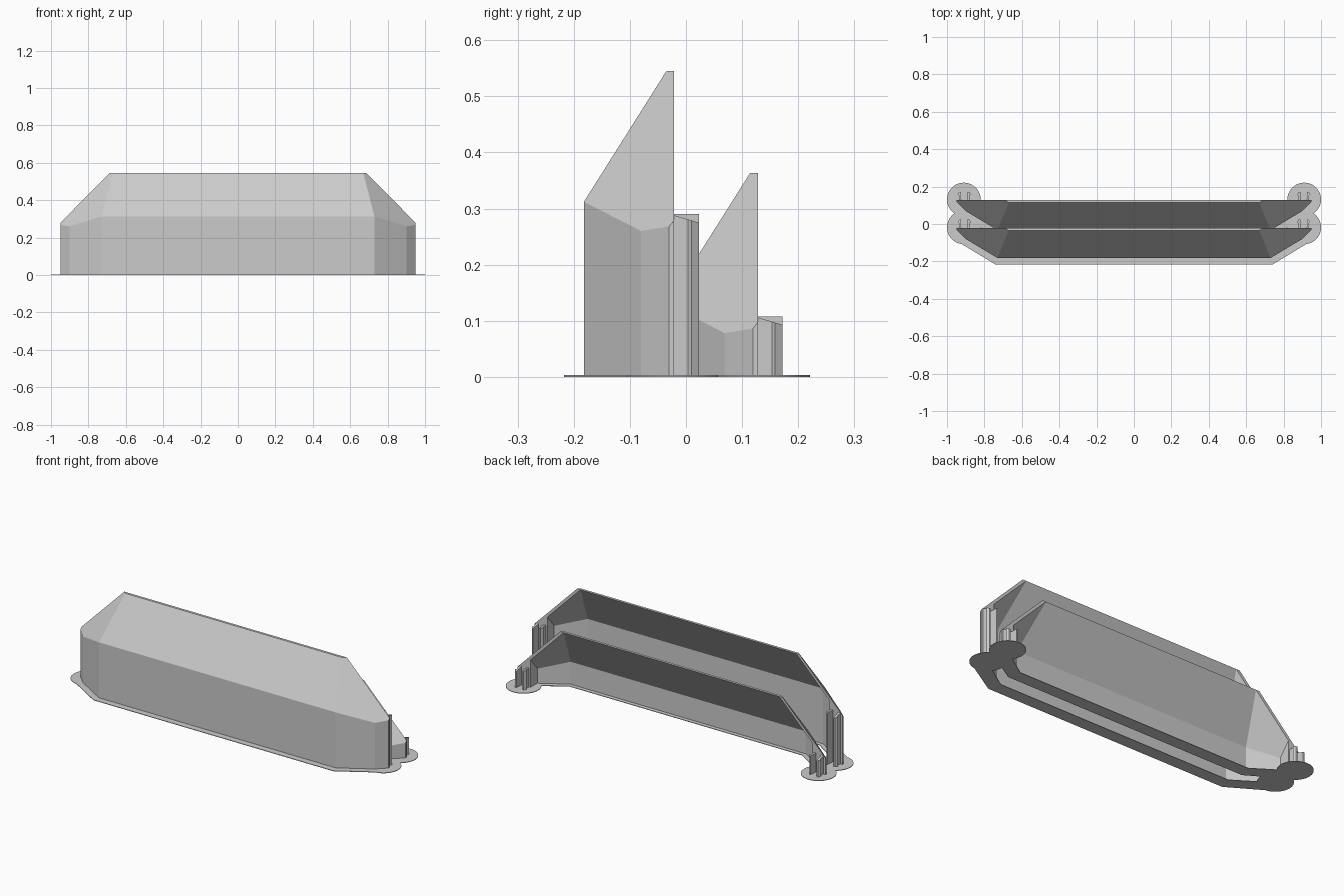
import bpy, bmesh
from mathutils import Vector

if "Cube" in bpy.data.objects:
    bpy.data.objects.remove(bpy.data.objects["Cube"])

grey = bpy.data.materials.new("light grey")
grey.diffuse_color = (0.6, 0.6, 0.6, 1)
grey.use_nodes = True
grey.node_tree.nodes["Principled BSDF"].inputs["Base Color"].default_value = grey.diffuse_color


def finish(bm, name):
    bmesh.ops.recalc_face_normals(bm, faces=bm.faces[:])
    mesh = bpy.data.meshes.new(name)
    bm.to_mesh(mesh)
    bm.free()
    mesh.materials.append(grey)
    ob = bpy.data.objects.new(name, mesh)
    bpy.context.collection.objects.link(ob)
    return ob


def add_prism(bm, outline, z0, z1):
    lo = [bm.verts.new((x, y, z0)) for x, y in outline]
    hi = [bm.verts.new((x, y, z1)) for x, y in outline]
    bm.faces.new(lo[::-1])
    bm.faces.new(hi)
    n = len(outline)
    for i in range(n):
        j = (i + 1) % n
        bm.faces.new((lo[i], lo[j], hi[j], hi[i]))


def slice_off(bm, point, normal):
    """Remove everything in front of the plane and cap the cut."""
    bmesh.ops.bisect_plane(bm, geom=bm.verts[:] + bm.edges[:] + bm.faces[:],
                           plane_co=point, plane_no=normal, clear_outer=True)
    bmesh.ops.holes_fill(bm, edges=[e for e in bm.edges if e.is_boundary])


def mirrored(half):
    return half + [(-x, y) for x, y in reversed(half)]


SLOPE = Vector((0, -0.233, 0.147)).normalized()
END = Vector((0.0314, -0.0365, 0.0311)).normalized()


def hood(name, half, dy, drop, inset, z0):
    """Vertical wall footprint trimmed by the front slope and two end slopes."""
    bm = bmesh.new()
    add_prism(bm, [(x, y + dy) for x, y in mirrored(half)], z0, 0.545 - drop + inset)
    p = Vector((0.73, -0.182 + dy, 0.312 - drop))
    slice_off(bm, p - SLOPE * inset, SLOPE)
    for s in (1, -1):
        q = p - END * inset
        slice_off(bm, (s * q.x, q.y, q.z), (s * END.x, END.y, END.z))
    return finish(bm, name)


OUTER = [(0.95, -0.021), (0.95, -0.03), (0.90, -0.08), (0.73, -0.182)]
INNER = [(0.87, 0.01), (0.87, -0.082), (0.725, -0.169)]

# cross-section of one snap prong with an outward barb (side +1 barbs to +x)
PRONG = [(-0.007, -0.024), (0.007, -0.024), (0.006, 0.004), (0.013, 0.010),
         (0.004, 0.023), (-0.004, 0.023), (-0.005, 0.0)]

for label, dy, drop in (("front", 0.0, 0.0), ("rear", 0.149, 0.182)):
    # hollow hood, open below and behind
    shell = hood(label + "_hood", OUTER, dy, drop, 0.0, 0.0)
    cutter = hood("hollow_cutter", INNER, dy, drop, 0.012, -0.05)
    cutter.hide_render = True
    mod = shell.modifiers.new("hollow", 'BOOLEAN')
    mod.object = cutter
    mod.operation = 'DIFFERENCE'
    mod.solver = 'EXACT'
    bpy.context.view_layer.objects.active = shell
    bpy.ops.object.modifier_apply(modifier="hollow")
    bpy.data.objects.remove(cutter)

    # thin brim following the foot of the wall
    bm = bmesh.new()
    ribbon = mirrored([(0.925, -0.105), (0.74, -0.217)]) + \
        [(-0.86, -0.055), (-0.72, -0.147), (0.72, -0.147), (0.86, -0.055)]
    add_prism(bm, [(x, y + dy) for x, y in ribbon], 0.0, 0.003)
    finish(bm, label + "_brim")

    for side, word in ((1, "right"), (-1, "left")):
        # round pad under each end
        bm = bmesh.new()
        bmesh.ops.create_cone(bm, cap_ends=True, segments=48, radius1=0.09,
                              radius2=0.09, depth=0.003)
        bmesh.ops.translate(bm, verts=bm.verts[:],
                            vec=(side * 0.91, -0.018 + dy, 0.0015))
        finish(bm, f"{label}_{word}_pad")

        # pair of snap prongs behind each end
        for x0, barb, tag in ((0.885, -1, "inner"), (0.93, 1, "outer")):
            bm = bmesh.new()
            top = 0.29 - drop
            add_prism(bm, [(side * (x0 + barb * px), py + dy) for px, py in PRONG],
                      0.0, top)
            if tag == "outer":
                slice_off(bm, (0, -0.021 + dy, top - 0.002), (0, 0.3, 1))
            finish(bm, f"{label}_{word}_{tag}_prong")
